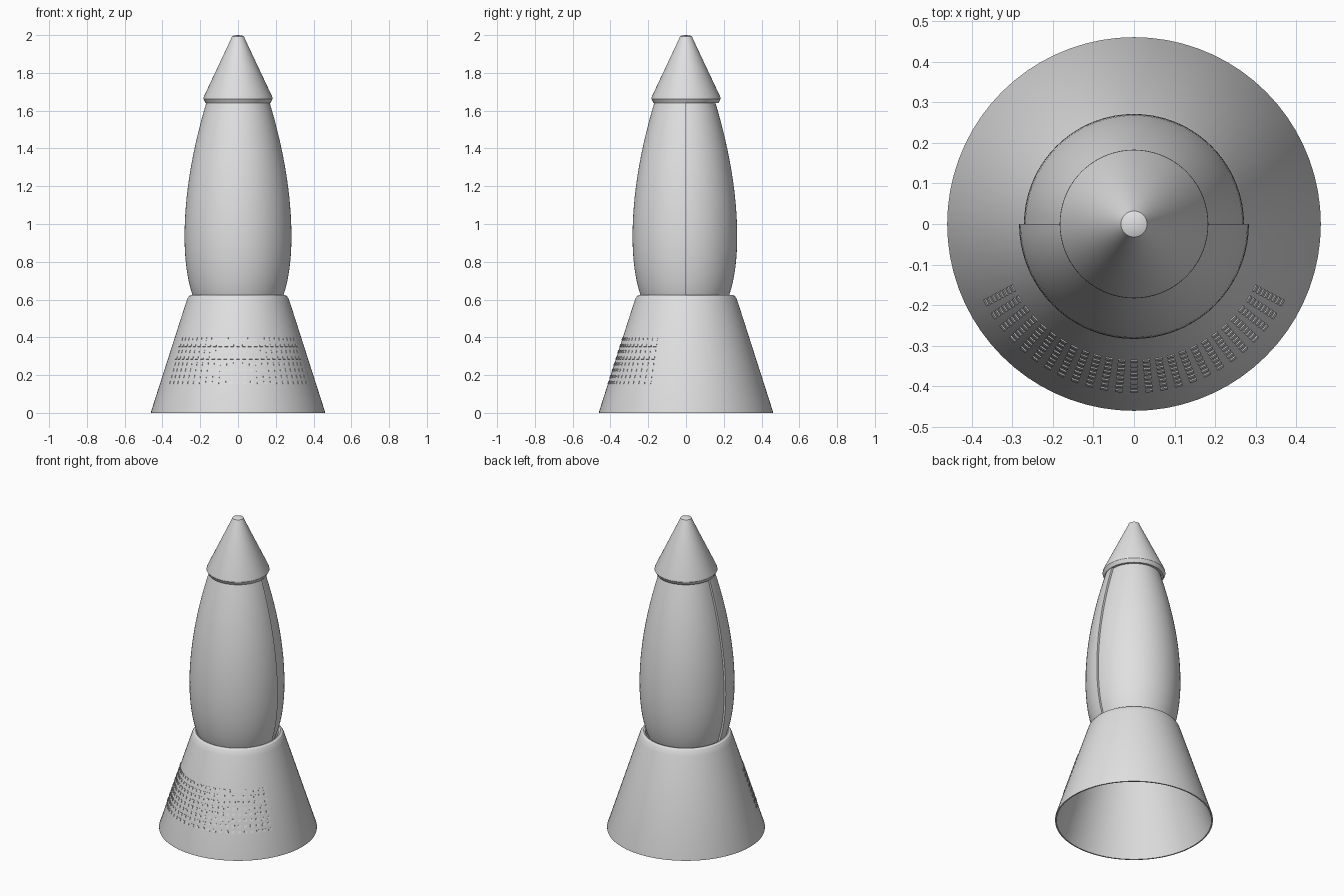
import bpy, bmesh, math
from mathutils import Vector, Matrix
from mathutils.geometry import interpolate_bezier

cube = bpy.data.objects.get("Cube")
if cube:
    bpy.data.objects.remove(cube, do_unlink=True)

grey = bpy.data.materials.new("light grey")
grey.use_nodes = True
grey.diffuse_color = (0.75, 0.75, 0.75, 1)
grey.node_tree.nodes["Principled BSDF"].inputs["Base Color"].default_value = grey.diffuse_color
SEGMENTS = 72


def finish(name, bm, smooth=True):
    bmesh.ops.remove_doubles(bm, verts=bm.verts, dist=0.00005)
    bmesh.ops.recalc_face_normals(bm, faces=bm.faces)
    mesh = bpy.data.meshes.new(name)
    bm.to_mesh(mesh)
    bm.free()
    mesh.materials.append(grey)
    obj = bpy.data.objects.new(name, mesh)
    bpy.context.collection.objects.link(obj)
    if smooth:
        bpy.ops.object.select_all(action='DESELECT')
        obj.select_set(True)
        bpy.context.view_layer.objects.active = obj
        bpy.ops.object.shade_smooth_by_angle(angle=math.radians(25))
    return obj


def lathe(name, profile, start=0, sweep=360, closed=False, caps=False, smooth=True):
    """Revolve (radius, height) points about z; caps close a partial sweep."""
    bm = bmesh.new()
    steps = SEGMENTS * sweep // 360
    rings = []
    for i in range(steps + 1):
        a = math.radians(start + sweep * i / steps)
        rings.append([bm.verts.new((r * math.cos(a), r * math.sin(a), z)) for r, z in profile])
    n = len(profile)
    for a, b in zip(rings, rings[1:]):
        for j in range(n if closed else n - 1):
            k = (j + 1) % n
            bm.faces.new((a[j], a[k], b[k], b[j]))
    if caps:
        bm.faces.new(rings[0])
        bm.faces.new(rings[-1])
    return finish(name, bm, smooth)


# Hollow flared base with a rounded shoulder
lathe("flared_base", [(0.46, 0), (0.46, 0.008), (0.275, 0.585), (0.268, 0.605), (0.259, 0.619),
                      (0.247, 0.625), (0.238, 0.622), (0.232, 0.61), (0.232, 0.57),
                      (0.268, 0.57), (0.452, 0)], closed=True)

# Bulging body: a fuller front half and a slightly recessed rear half
lower = interpolate_bezier(Vector((0.232, 0.6)), Vector((0.265, 0.68)),
                           Vector((0.283, 0.8)), Vector((0.283, 0.93)), 10)
upper = interpolate_bezier(Vector((0.283, 0.93)), Vector((0.283, 1.2)),
                           Vector((0.225, 1.45)), Vector((0.167, 1.645)), 20)
side = [(p.x, p.y) for p in lower + upper[1:]]


def solid(inset):
    return [(0, side[0][1])] + [(r - inset, z) for r, z in side] + [(0, side[-1][1])]


lathe("front_body_shell", solid(0), start=180, sweep=180, caps=True)
lathe("rear_body", solid(0.012), start=0, sweep=180)

# Nose cone with a bevelled collar and a small domed tip
lathe("nose_cone", [(0, 1.64), (0.171, 1.64), (0.183, 1.662), (0.182, 1.672),
                    (0.036, 1.982), (0.032, 1.993), (0.02, 1.998), (0, 2.0)])

# Fan of small raised vent plates across the front of the base
bm = bmesh.new()
slope = (0.46 - 0.275) / (0.585 - 0.008)
tilt = math.atan(slope)
COLUMNS, ROWS = 25, 8
for c in range(COLUMNS):
    angle = math.radians(-90 - 62 + 124 * c / (COLUMNS - 1))
    for row in range(ROWS):
        z = 0.16 + 0.23 * row / (ROWS - 1)
        radius = 0.46 - (z - 0.008) * slope
        place = (Matrix.Rotation(angle, 4, 'Z') @ Matrix.Translation((radius, 0, z))
                 @ Matrix.Rotation(-tilt, 4, 'Y') @ Matrix.Diagonal((0.005, 0.018, 0.016, 1)))
        bmesh.ops.create_cube(bm, size=1, matrix=place)
finish("base_vents", bm, smooth=False)
